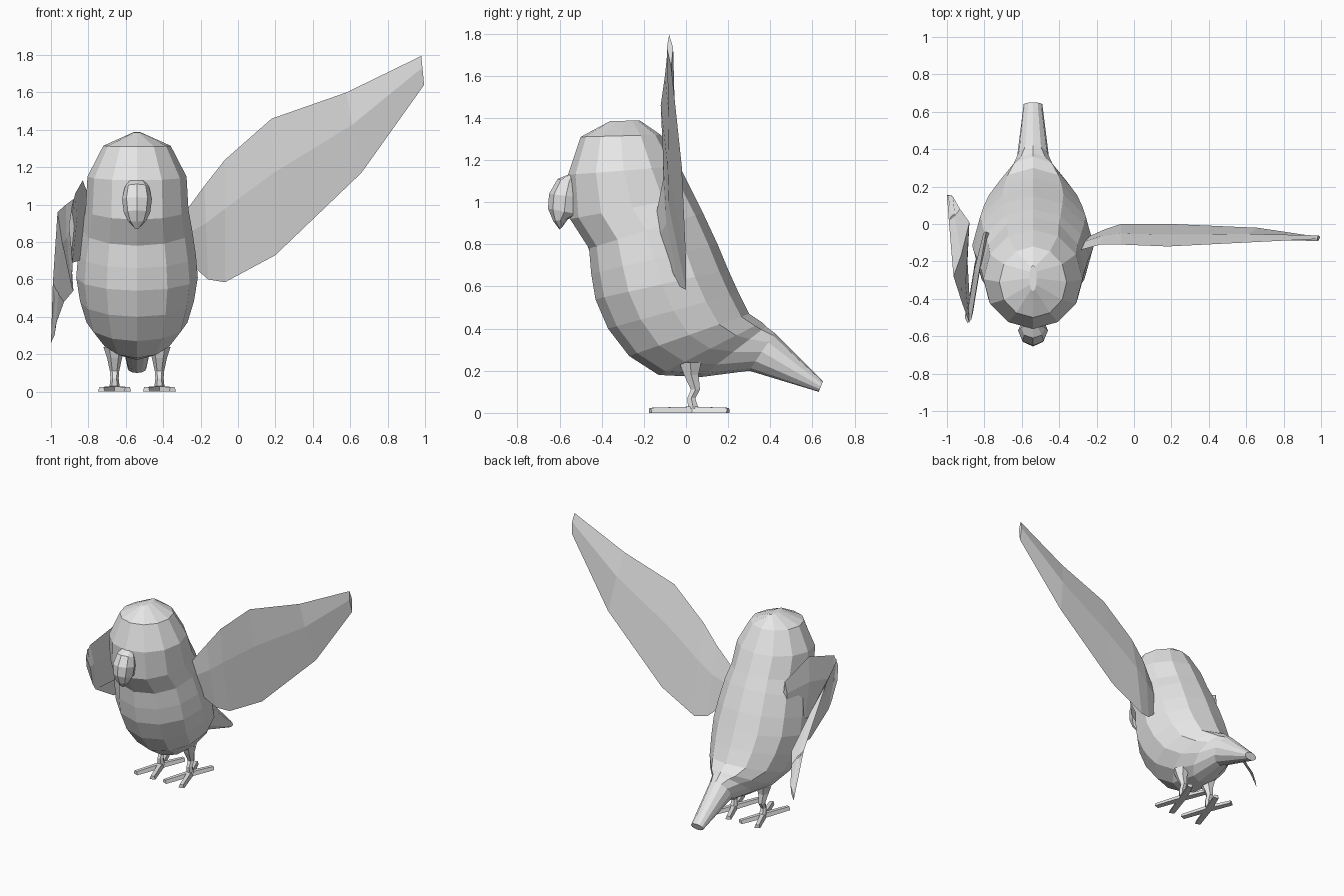
import bpy
import bmesh
import math
from mathutils import Vector

old = bpy.data.objects.get("Cube")
if old:
    bpy.data.objects.remove(old, do_unlink=True)

GREY = (0.8, 0.8, 0.8, 1)
plumage = bpy.data.materials.new("pale grey")
plumage.use_nodes = True
plumage.diffuse_color = GREY
plumage.node_tree.nodes["Principled BSDF"].inputs["Base Color"].default_value = GREY

CX = -0.54  # centre line of the bird


def loft(name, rings):
    """Skin closed rings of points into one flat-shaded solid."""
    bm = bmesh.new()
    loops = [[bm.verts.new(p) for p in ring] for ring in rings]
    n = len(loops[0])
    for a, b in zip(loops, loops[1:]):
        for i in range(n):
            j = (i + 1) % n
            bm.faces.new((a[i], a[j], b[j], b[i]))
    bm.faces.new(loops[0])
    bm.faces.new(loops[-1])
    bmesh.ops.recalc_face_normals(bm, faces=bm.faces)
    mesh = bpy.data.meshes.new(name)
    bm.to_mesh(mesh)
    bm.free()
    mesh.materials.append(plumage)
    obj = bpy.data.objects.new(name, mesh)
    bpy.context.collection.objects.link(obj)
    return obj


def oval(fy, fz, by, bz, w, sides):
    """Tilted oval ring between a front and a back profile point."""
    front, back = Vector((CX, fy, fz)), Vector((CX, by, bz))
    ring = []
    for i in range(sides):
        a = math.tau * i / sides
        p = front.lerp(back, (1 - math.cos(a)) / 2)
        p.x += w * math.sin(a)
        ring.append(p)
    return ring


# Body, head and tail: front y, z, back y, z, half width
body = [
    (-0.36, 1.385, -0.22, 1.388, 0.02),
    (-0.50, 1.31, -0.12, 1.32, 0.18),
    (-0.56, 1.13, -0.03, 1.17, 0.265),
    (-0.55, 0.92, 0.04, 1.03, 0.275),
    (-0.46, 0.78, 0.08, 0.95, 0.295),
    (-0.45, 0.66, 0.15, 0.80, 0.315),
    (-0.43, 0.54, 0.20, 0.68, 0.325),
    (-0.37, 0.40, 0.25, 0.57, 0.305),
    (-0.27, 0.27, 0.30, 0.47, 0.27),
    (-0.13, 0.18, 0.36, 0.43, 0.20),
    (0.07, 0.17, 0.38, 0.41, 0.13),
    (0.30, 0.20, 0.42, 0.38, 0.085),
    (0.63, 0.10, 0.65, 0.15, 0.05),
]
loft("body", [oval(*r, 12) for r in body])

# Hooked beak
beak = [
    (-0.56, 1.13, -0.52, 1.13, 0.04),
    (-0.61, 1.11, -0.50, 1.08, 0.065),
    (-0.65, 1.04, -0.49, 1.02, 0.08),
    (-0.655, 0.97, -0.50, 0.94, 0.07),
    (-0.63, 0.91, -0.56, 0.92, 0.05),
    (-0.60, 0.87, -0.585, 0.885, 0.015),
]
loft("beak", [oval(*r, 8) for r in beak])


def wing(name, stations, puff):
    """Thin lens-section wing between leading and trailing edge points."""
    rings = []
    for lead, trail in stations:
        lead, trail = Vector(lead), Vector(trail)
        mid = lead.lerp(trail, 0.4)
        rings.append([lead, mid + Vector(puff), trail, mid - Vector(puff)])
    loft(name, rings)


wing("left_wing", [
    ((-0.29, -0.14, 0.95), (-0.25, -0.07, 0.68)),
    ((-0.18, -0.11, 1.10), (-0.16, -0.03, 0.60)),
    ((-0.07, -0.11, 1.24), (-0.07, 0.00, 0.585)),
    ((0.18, -0.12, 1.46), (0.20, 0.00, 0.73)),
    ((0.58, -0.10, 1.60), (0.66, -0.02, 1.17)),
    ((0.98, -0.08, 1.795), (0.995, -0.07, 1.64)),
], (0, 0.015, 0))

# Folded wing: forward to the wrist, then back along the flight feathers
wing("right_wing_inner", [
    ((-0.79, -0.04, 1.02), (-0.79, -0.06, 0.80)),
    ((-0.83, -0.27, 1.13), (-0.85, -0.20, 0.70)),
    ((-0.87, -0.51, 1.06), (-0.885, -0.42, 0.69)),
    ((-0.89, -0.53, 0.98), (-0.89, -0.45, 0.74)),
], (0.015, 0, 0))
wing("right_wing_feathers", [
    ((-0.88, -0.53, 1.03), (-0.885, -0.42, 0.69)),
    ((-0.92, -0.42, 1.00), (-0.89, -0.20, 0.56)),
    ((-0.965, -0.28, 0.96), (-0.88, 0.01, 0.54)),
    ((-0.99, 0.02, 0.58), (-0.93, 0.08, 0.48)),
    ((-1.0, 0.155, 0.26), (-0.97, 0.15, 0.37)),
], (0.008, 0, 0))


# Legs and crossed toes
def leg(side, x):
    rings = []
    for y, z, r in ((0.02, 0.24, 0.06), (0.025, 0.18, 0.04),
                    (0.045, 0.11, 0.025), (0.025, 0.07, 0.022), (0.035, 0.02, 0.028)):
        rings.append([(x + r * math.cos(math.tau * i / 6),
                       y + r * math.sin(math.tau * i / 6), z) for i in range(6)])
    loft(side + "_leg", rings)
    for end, y in (("front", -0.17), ("back", 0.2)):
        for part, dx in (("inner", -0.07), ("outer", 0.07)):
            start, tip = Vector((x, 0.03, 0)), Vector((x + dx, y, 0))
            across = (tip - start).cross(Vector((0, 0, 1))).normalized()
            rings = []
            for p, w, h in ((start, 0.024, 0.03), (tip, 0.02, 0.024)):
                up = Vector((0, 0, h))
                rings.append([p - across * w, p + across * w,
                              p + across * w * 0.6 + up, p - across * w * 0.6 + up])
            loft(f"{side}_{end}_{part}_toe", rings)


leg("right", CX - 0.12)
leg("left", CX + 0.12)
